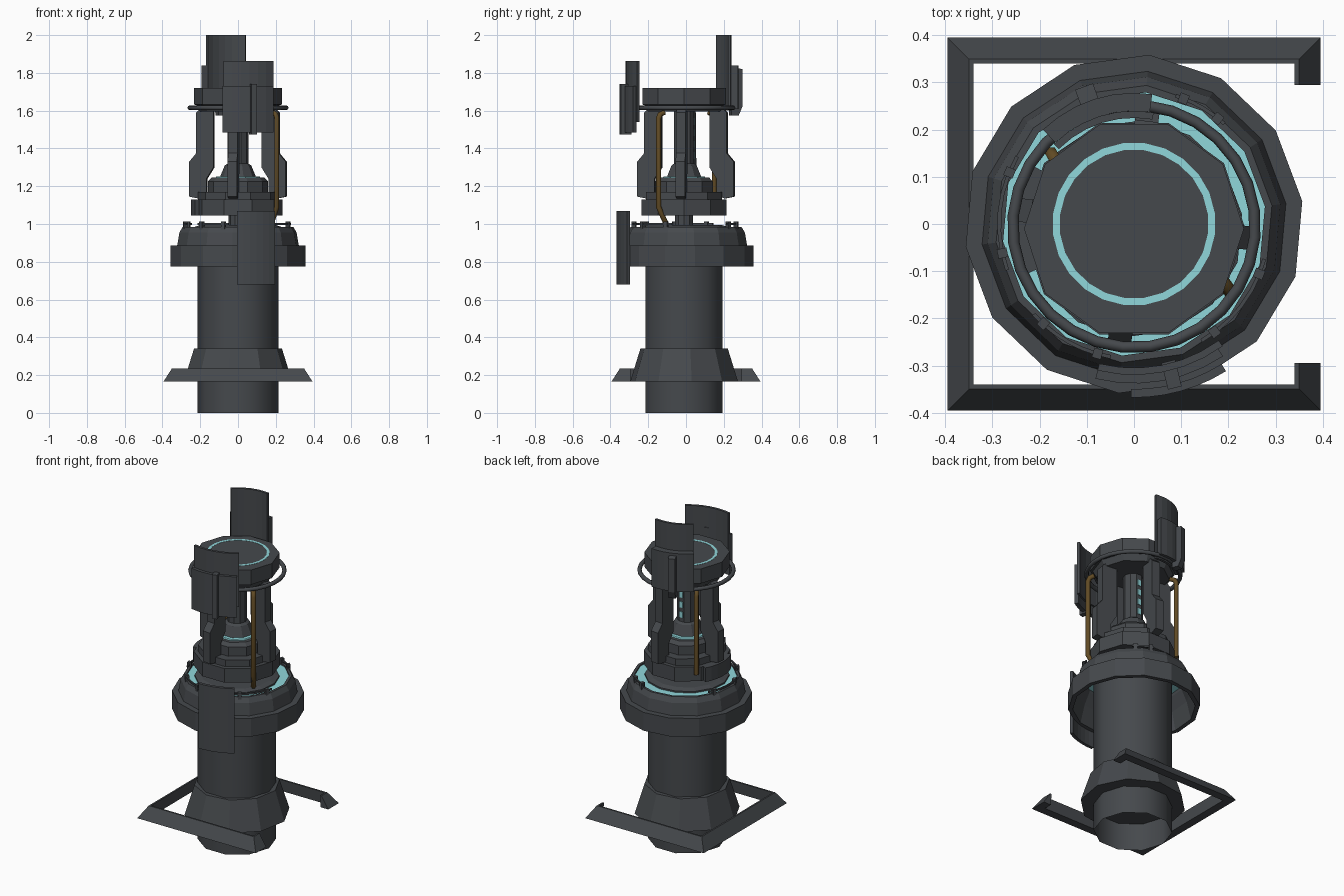
import bpy, bmesh, math
from math import cos, sin, radians, pi

if "Cube" in bpy.data.objects:
    bpy.data.objects.remove(bpy.data.objects["Cube"])


def mat(name, c):
    m = bpy.data.materials.new(name)
    m.diffuse_color = (*c, 1)
    m.use_nodes = True
    m.node_tree.nodes["Principled BSDF"].inputs["Base Color"].default_value = m.diffuse_color
    return m


DARK = mat("dark_gunmetal", (0.06, 0.066, 0.073))
CYAN = mat("glow_cyan", (0.28, 0.68, 0.71))
BROWN = mat("bronze_pipe", (0.12, 0.07, 0.018))


def finish(name, bm, m, smooth=0):
    bmesh.ops.remove_doubles(bm, verts=bm.verts, dist=1e-5)
    bmesh.ops.recalc_face_normals(bm, faces=bm.faces)
    me = bpy.data.meshes.new(name)
    bm.to_mesh(me)
    bm.free()
    me.materials.append(m)
    ob = bpy.data.objects.new(name, me)
    bpy.context.collection.objects.link(ob)
    if smooth:
        bpy.ops.object.select_all(action='DESELECT')
        bpy.context.view_layer.objects.active = ob
        ob.select_set(True)
        bpy.ops.object.shade_smooth_by_angle(angle=radians(smooth))
    return ob


def skin(bm, rows, loop, bottom=True):
    """Bridge successive rows of points; cap the ends unless looped."""
    vs = [[bm.verts.new(p) for p in r] for r in rows]
    k, n = len(rows[0]), len(rows)
    for i in range(n if loop else n - 1):
        a, b = vs[i], vs[(i + 1) % n]
        for j in range(k):
            bm.faces.new([a[j], a[(j + 1) % k], b[(j + 1) % k], b[j]])
    if not loop:
        if bottom:
            bm.faces.new(vs[0])
        bm.faces.new(vs[-1][::-1])


def lathe(name, prof, m=DARK, n=10, phase=0, cy=-0.01, smooth=0, bottom=True):
    """Solid of revolution about z; stacked rings, capped at the ends."""
    bm = bmesh.new()
    rows = [[(r * cos(2 * pi * i / n + radians(phase)),
              r * sin(2 * pi * i / n + radians(phase)) + cy, z)
             for i in range(n)] for r, z in prof]
    skin(bm, rows, False, bottom)
    return finish(name, bm, m, smooth)


def hoop(name, prof, m=DARK, n=14, phase=7.7, cy=0, smooth=0):
    """Closed (r, z) section revolved into a ring."""
    bm = bmesh.new()
    rows = []
    for i in range(n):
        a = 2 * pi * i / n + radians(phase)
        rows.append([(r * cos(a), r * sin(a) + cy, z) for r, z in prof])
    skin(bm, rows, True)
    return finish(name, bm, m, smooth)


def arc(name, r0, r1, z0, z1, a0, a1, m=DARK, n=6):
    """Curved plate between two angles."""
    bm = bmesh.new()
    rows = []
    for i in range(n + 1):
        a = radians(a0 + (a1 - a0) * i / n)
        rows.append([(r * cos(a), r * sin(a), z) for r, z in box(r0, r1, z0, z1)])
    skin(bm, rows, False)
    return finish(name, bm, m)


def fin(name, prof, ang, w, m=DARK):
    """Radial (r, z) profile extruded sideways by w, at an angle."""
    bm = bmesh.new()
    a = radians(ang)
    rows = [[(r * cos(a) - t * sin(a), r * sin(a) + t * cos(a), z)
             for r, z in prof] for t in (-w / 2, w / 2)]
    skin(bm, rows, False)
    return finish(name, bm, m)


def box(r0, r1, z0, z1):
    return [(r0, z0), (r1, z0), (r1, z1), (r0, z1)]


# Main body (open underneath) and flared skirt
lathe("main_body", [(0.214, 0), (0.214, 0.98)], smooth=40, bottom=False)
lathe("base_flare", [(0.29, 0.165), (0.235, 0.34)], phase=8)

# Open C-shaped guard frame around the base
bm = bmesh.new()
prof = [(0.395, 0.165), (0.35, 0.235), (0.34, 0.235), (0.345, 0.165)]
path = [(1, 0.295), (1, 1), (-1, 1), (-1, -1), (1, -1), (1, -0.295)]
rows = [[(sx * d, sy * d if abs(sy) == 1 else sy, z) for d, z in prof]
        for sx, sy in path]
skin(bm, rows, False)
finish("guard_frame", bm, DARK)

# Hollow collar with a glowing ring inside
hoop("collar", [(0.36, 0.775), (0.36, 0.885), (0.325, 0.885), (0.313, 0.955),
                (0.295, 0.985), (0.28, 0.985), (0.28, 0.95), (0.31, 0.88),
                (0.335, 0.775)])
hoop("collar_glow", box(0.2, 0.285, 0.968, 0.976), CYAN)
lathe("collar_cap", [(0.231, 0.965), (0.231, 0.985), (0.2, 0.995)], n=14, phase=7.7)

# Thin rails and brackets on the collar
for k, (a0, a1) in enumerate(((150, 200), (-60, -15), (222, 260), (48, 72))):
    arc(f"collar_rail_{k}", 0.282, 0.29, 0.995, 1.005, a0, a1)
    for s in (0.15, 0.85):
        fin(f"rail_bracket_{k}_{s}", box(0.275, 0.296, 0.96, 1.012),
            a0 + (a1 - a0) * s, 0.02)

# Neck, stepped platform and core
lathe("neck", [(0.05, 0.98), (0.05, 1.06)])
lathe("platform", [(0.236, 1.045), (0.236, 1.13), (0.212, 1.13), (0.212, 1.17),
                   (0.16, 1.17), (0.16, 1.225), (0.14, 1.245)])
arc("platform_plate", 0.22, 0.25, 1.045, 1.13, 150, 205)
lathe("core_glow", [(0.118, 1.244), (0.115, 1.252)], CYAN)
lathe("core_column", [(0.095, 1.25), (0.07, 1.31), (0.055, 1.32), (0.055, 1.61)])
for k in range(4):
    z = 1.345 + k * 0.06
    fin(f"core_light_{k}", box(0.04, 0.046, z, z + 0.035), 90, 0.02, CYAN)

# Four uprights around the core
post = [(0.165, 1.15), (0.21, 1.135), (0.257, 1.145), (0.257, 1.33), (0.22, 1.375),
        (0.22, 1.59), (0.2, 1.61), (0.128, 1.61), (0.128, 1.3), (0.165, 1.24)]
for k in range(4):
    fin(f"upright_{k}", post, -97 + 90 * k, 0.05)

# Bronze pipes: the front one bends in under the platform
bend = [(0.72, 1.0), (0.82, 1.03)]
for k, (x, y, low) in enumerate(((0.205, -0.145, bend), (-0.175, 0.15, []))):
    cu = bpy.data.curves.new(f"pipe_{k}", 'CURVE')
    cu.dimensions = '3D'
    cu.bevel_depth = 0.014
    cu.bevel_resolution = 1
    cu.use_fill_caps = True
    pts = low + [(1, 1.09), (1, 1.56), (0.95, 1.58), (0.8, 1.59)]
    sp = cu.splines.new('POLY')
    sp.points.add(len(pts) - 1)
    for p, (f, z) in zip(sp.points, pts):
        p.co = (x * (0.5 + f / 2), y * f, z, 1)
    cu.materials.append(BROWN)
    bpy.context.collection.objects.link(bpy.data.objects.new(f"pipe_{k}", cu))

# Head cap with handrail hoop and glowing inlay
lathe("head_cap", [(0.2, 1.595), (0.22, 1.63), (0.233, 1.632), (0.233, 1.72)])
hoop("head_glow", box(0.158, 0.173, 1.715, 1.721), CYAN, n=24, cy=0)
hoop("head_rail", [(0.257 + 0.012 * cos(i * pi / 4), 1.615 + 0.012 * sin(i * pi / 4))
                   for i in range(8)], n=28, cy=-0.005, smooth=50)

# Curved shields: front upper, rear upper, front lower
arc("front_shield", 0.305, 0.32, 1.54, 1.862, -104, -54)
arc("front_shield_plate", 0.315, 0.338, 1.485, 1.73, -104, -56)
fin("front_clip", box(0.3, 0.358, 1.475, 1.74), -76, 0.03)
arc("rear_shield", 0.225, 0.24, 1.6, 2.0, 80, 135)
arc("rear_shield_plate", 0.24, 0.278, 1.61, 1.84, 82, 134)
fin("rear_clip", [(0.25, 1.575), (0.29, 1.575), (0.31, 1.62), (0.31, 1.82),
                  (0.25, 1.83)], 110, 0.04)
arc("lower_shield", 0.35, 0.368, 0.68, 1.07, -91, -58)
